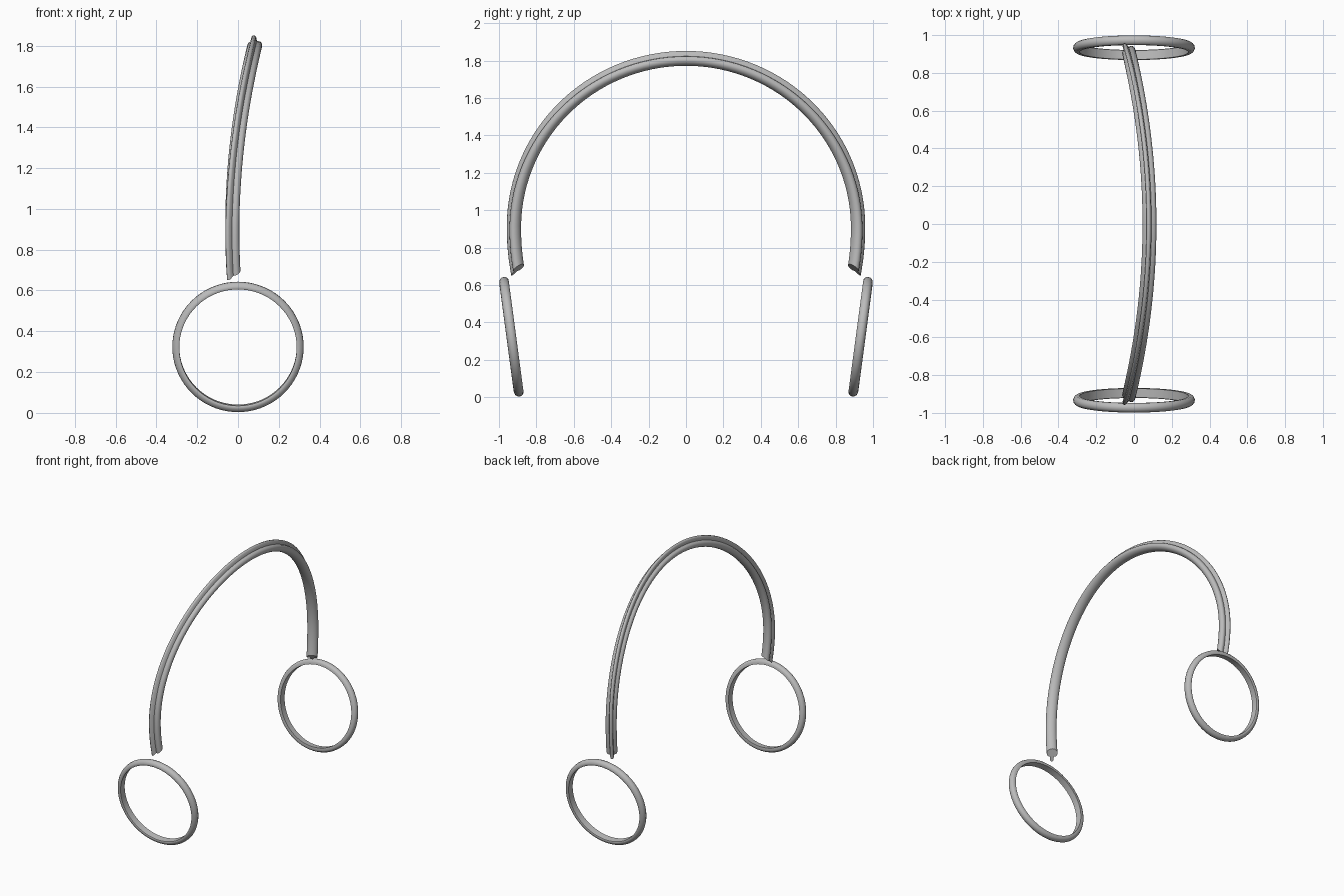
import bpy, bmesh, math
from mathutils import Vector, Matrix

cube = bpy.data.objects.get("Cube")
if cube:
    bpy.data.objects.remove(cube, do_unlink=True)

grey = bpy.data.materials.new("plain grey")
grey.use_nodes = True
COLOUR = (0.5, 0.5, 0.5, 1)
grey.diffuse_color = COLOUR
grey.node_tree.nodes["Principled BSDF"].inputs["Base Color"].default_value = COLOUR


def loft(name, sections, closed):
    """Skin a list of equal-length point loops; cap the ends if open."""
    bm = bmesh.new()
    rows = [[bm.verts.new(p) for p in s] for s in sections]
    n = len(rows[0])
    pairs = list(zip(rows, rows[1:]))
    if closed:
        pairs.append((rows[-1], rows[0]))
    for a, b in pairs:
        for i in range(n):
            j = (i + 1) % n
            bm.faces.new((a[i], a[j], b[j], b[i]))
    if not closed:
        bm.faces.new(rows[0])
        bm.faces.new(rows[-1])
    bmesh.ops.recalc_face_normals(bm, faces=bm.faces)
    mesh = bpy.data.meshes.new(name)
    bm.to_mesh(mesh)
    bm.free()
    mesh.materials.append(grey)
    obj = bpy.data.objects.new(name, mesh)
    bpy.context.collection.objects.link(obj)
    bpy.ops.object.select_all(action="DESELECT")
    obj.select_set(True)
    bpy.context.view_layer.objects.active = obj
    bpy.ops.object.shade_smooth_by_angle(angle=math.radians(50))
    return obj


# Headband section: rounded pad inside, narrow ridge outside (u across, v outward)
pad = [(0.037 * math.cos(t), 0.028 * math.sin(t))
       for t in (math.radians(d) for d in range(-220, 41, 10))]
ridge = [(0.013, 0.022), (0.011, 0.044), (0.005, 0.051)]
profile = pad + ridge + [(-u, v) for u, v in reversed(ridge)]

# Headband path: half arch with slightly drawn-in arms, leaning forward
WIDE, RISE, SPRING, DROP = 0.913, 0.9, 0.9, 0.21
QUARTER = RISE * math.pi / 2


def path_point(s):
    """s in -1..1 is the arch, beyond that the arms."""
    if abs(s) <= 1:
        y = WIDE * math.sin(s * math.pi / 2)
        z = SPRING + RISE * math.cos(s * math.pi / 2)
    else:
        d = (abs(s) - 1) * QUARTER
        y, z = math.copysign(WIDE - 0.4 * d * d, s), SPRING - d
    return Vector((-0.028 + 0.11 * ((z - SPRING) / RISE) ** 2, y, z))


END = 1 + DROP / QUARTER
STEPS = 72
sections = []
for k in range(STEPS + 1):
    s = END * (2 * k / STEPS - 1)
    p = path_point(s)
    tangent = (path_point(s + 0.01) - path_point(s - 0.01)).normalized()
    height = max(0, (p.z - SPRING) / RISE)
    # the ridge turns sideways towards the arm ends
    twist = math.radians(34 - 28 * height)
    outward = Vector((0, p.y, max(0, p.z - SPRING))).normalized()
    outward = outward * math.cos(twist) - Vector((math.sin(twist), 0, 0))
    outward = (outward - tangent * outward.dot(tangent)).normalized()
    across = tangent.cross(outward)
    # slanted cut at both ends
    slant = 0.6 * (-1 if k == 0 else 1 if k == STEPS else 0)
    sections.append([p + across * u + outward * v + tangent * v * slant
                     for u, v in profile])
loft("headband", sections, False)

# Ear rings: domed hoops, tops tilted outwards (radius, depth towards outside)
hoop = [(0.288, -0.025), (0.305, -0.026), (0.316, -0.019), (0.322, -0.006),
        (0.321, 0.008), (0.314, 0.018), (0.303, 0.024), (0.292, 0.026),
        (0.288, 0.023)]
for side, name in ((-1, "front_ear_ring"), (1, "back_ear_ring")):
    tilt = Matrix.Rotation(math.radians(-7.6 * side), 4, "X")
    place = Matrix.Translation((0, 0.934 * side, 0.323)) @ tilt
    loops = []
    for k in range(72):
        a = 2 * math.pi * k / 72
        loops.append([place @ Vector((r * math.cos(a), d * side, r * math.sin(a)))
                      for r, d in hoop])
    loft(name, loops, True)
